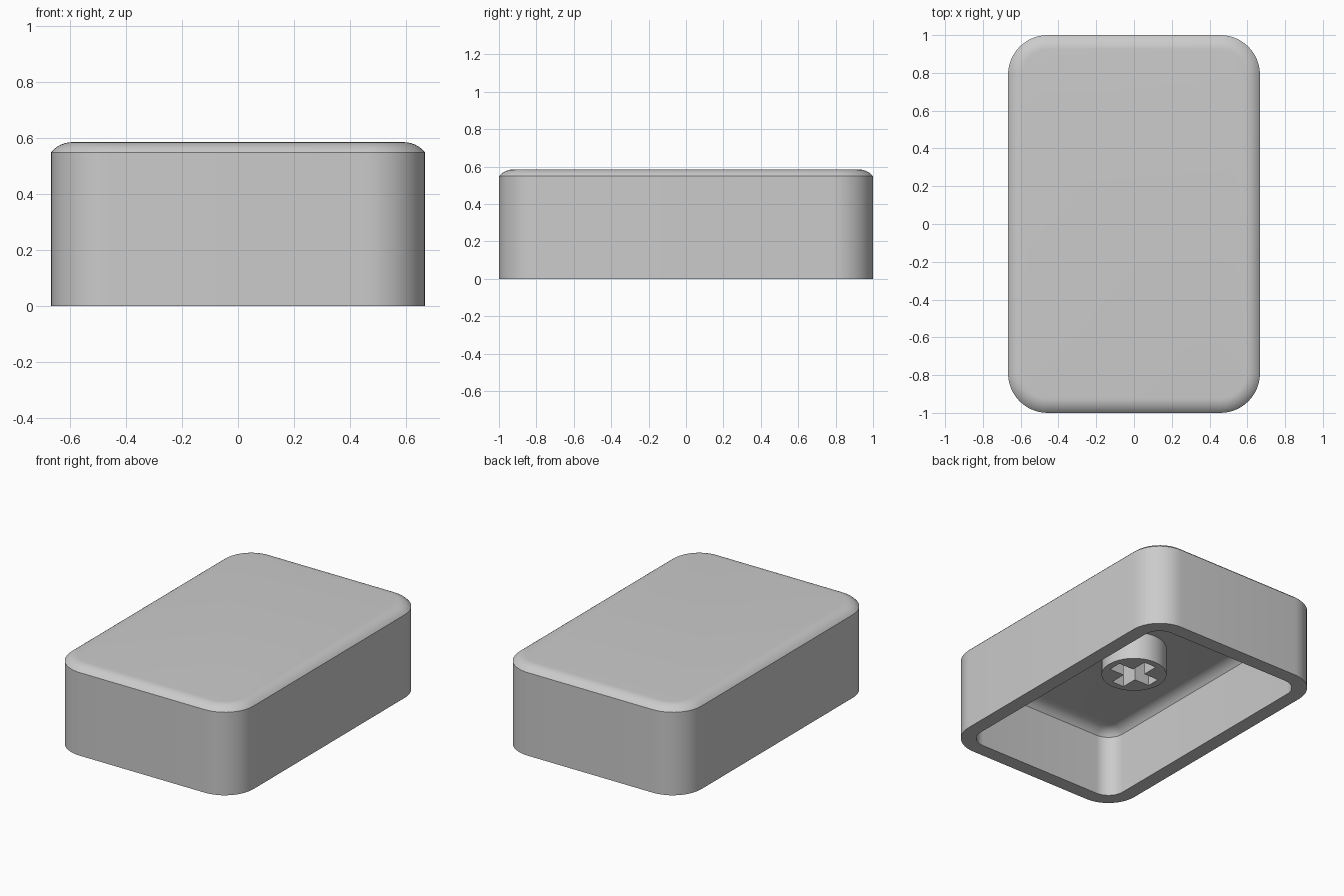
import bpy, bmesh
from math import sin, cos, pi, asin

if "Cube" in bpy.data.objects:
    bpy.data.objects.remove(bpy.data.objects["Cube"], do_unlink=True)

HALF_X, HALF_Y, CORNER = 0.667, 1.0, 0.21
WALL = 0.095
STEPS = 12

grey = bpy.data.materials.new("light_grey")
grey.use_nodes = True
grey.diffuse_color = (0.6, 0.6, 0.6, 1)
grey.node_tree.nodes["Principled BSDF"].inputs["Base Color"].default_value = (0.6, 0.6, 0.6, 1)


def outline(inset, z):
    """Rounded rectangle moved inward by inset."""
    radius = CORNER - inset
    points = []
    for corner, (sx, sy) in enumerate([(1, 1), (-1, 1), (-1, -1), (1, -1)]):
        for i in range(STEPS + 1):
            a = (corner + i / STEPS) * pi / 2
            points.append((sx * (HALF_X - CORNER) + radius * cos(a),
                           sy * (HALF_Y - CORNER) + radius * sin(a), z))
    return points


def edge_arc(inset, z_top, width, radius, count=6):
    """Rounded upper edge, from the wall up to the flat top."""
    start = asin(width / radius)
    arc = []
    for i in range(count + 1):
        a = start * (1 - i / count)
        arc.append((inset + width - radius * sin(a), z_top - radius * (1 - cos(a))))
    return arc


def finish(bm, name):
    bmesh.ops.recalc_face_normals(bm, faces=bm.faces)
    mesh = bpy.data.meshes.new(name)
    bm.to_mesh(mesh)
    bm.free()
    mesh.materials.append(grey)
    obj = bpy.data.objects.new(name, mesh)
    bpy.context.collection.objects.link(obj)
    bpy.ops.object.select_all(action="DESELECT")
    obj.select_set(True)
    bpy.context.view_layer.objects.active = obj
    bpy.ops.object.shade_smooth_by_angle(angle=pi / 7)
    return obj


def loft(bm, rings):
    """Skin a list of point rings; returns the vertex rings."""
    loops = [[bm.verts.new(p) for p in ring] for ring in rings]
    for a, b in zip(loops, loops[1:]):
        n = len(a)
        for i in range(n):
            j = (i + 1) % n
            bm.faces.new((a[i], a[j], b[j], b[i]))
    return loops


# Hollow cap: ceiling, inner wall, bottom rim, outer wall, top
bm = bmesh.new()
inner = edge_arc(WALL, 0.46, 0.085, 0.1)
outer = edge_arc(0, 0.585, 0.077, 0.1)
profile = inner[::-1] + [(WALL, 0), (0, 0)] + outer
loops = loft(bm, [outline(inset, z) for inset, z in profile])
bm.faces.new(loops[0])
bm.faces.new(loops[-1])
finish(bm, "cap_shell")

# Round stem with a cross-shaped socket
STEM_BOTTOM, STEM_TOP = 0.275, 0.47
ARM, SLOT = 0.155, 0.045
bm = bmesh.new()
quarter = [(ARM, -SLOT), (ARM, SLOT), (SLOT, SLOT)]
cross = []
for turn in range(4):
    for x, y in quarter:
        for _ in range(turn):
            x, y = -y, x
        cross.append((x, y))
circle = [(0.2 * cos(2 * pi * i / 48), 0.2 * sin(2 * pi * i / 48)) for i in range(48)]
edges = []
for shape in (circle, cross):
    low, high = loft(bm, [[(x, y, z) for x, y in shape] for z in (STEM_BOTTOM, STEM_TOP)])
    edges += [bm.edges.get((low[i], low[i - 1])) for i in range(len(low))]
    bm.faces.new(high)
bmesh.ops.triangle_fill(bm, edges=edges, use_beauty=True, normal=(0, 0, -1))
# Remove any fill that covers the socket opening
covers = [f for f in bm.faces
          if all(abs(v.co.z - STEM_BOTTOM) < 1e-5 for v in f.verts)
          and (lambda c: (abs(c.x) < ARM and abs(c.y) < SLOT)
               or (abs(c.y) < ARM and abs(c.x) < SLOT))(f.calc_center_median())]
bmesh.ops.delete(bm, geom=covers, context="FACES_ONLY")
stem = finish(bm, "stem")
